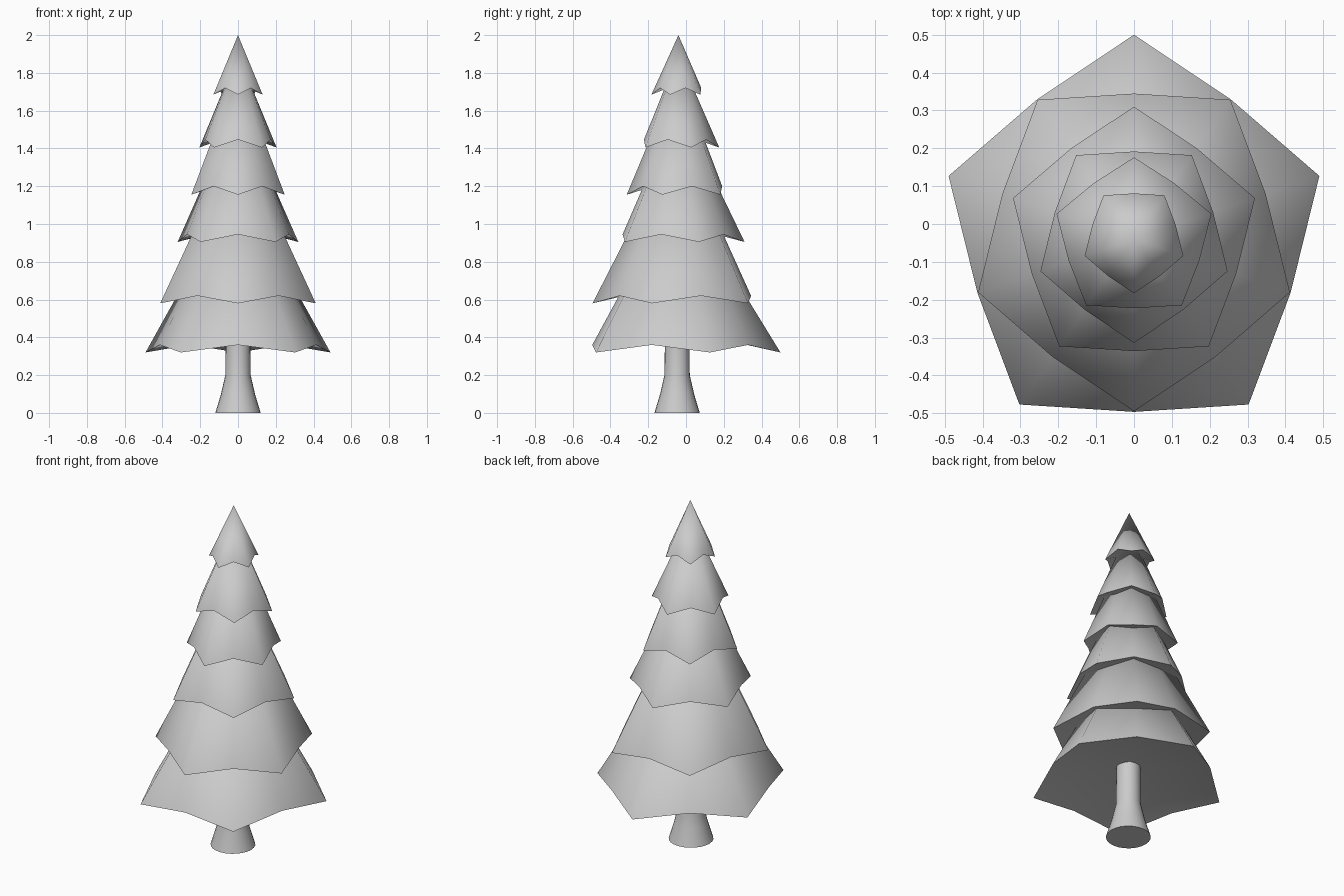
import bpy, bmesh, math

cube = bpy.data.objects.get("Cube")
if cube:
    bpy.data.objects.remove(cube, do_unlink=True)

AXIS_Y = -0.04

# One plain grey for the whole tree
grey = bpy.data.materials.new("plain_grey")
grey.use_nodes = True
color = (0.6, 0.6, 0.6, 1)
grey.diffuse_color = color
grey.node_tree.nodes["Principled BSDF"].inputs["Base Color"].default_value = color


def finish(bm, name, angle):
    """Turn the bmesh into a smooth-shaded object with sharp rims."""
    bmesh.ops.recalc_face_normals(bm, faces=bm.faces)
    mesh = bpy.data.meshes.new(name)
    bm.to_mesh(mesh)
    bm.free()
    mesh.materials.append(grey)
    obj = bpy.data.objects.new(name, mesh)
    bpy.context.collection.objects.link(obj)
    bpy.ops.object.select_all(action="DESELECT")
    obj.select_set(True)
    bpy.context.view_layer.objects.active = obj
    bpy.ops.object.shade_smooth_by_angle(angle=math.radians(angle))
    return obj


def branch_tier(name, rx, ry, tip_z, mid_z, apex_z, first_angle):
    """Five-pointed cone: low tips, higher points between, hollowed below."""
    bm = bmesh.new()
    rim = []
    for i in range(10):
        a = math.radians(first_angle + 36 * i)
        scale, z = (1, tip_z) if i % 2 == 0 else (0.845, mid_z)
        rim.append(bm.verts.new((rx * scale * math.cos(a),
                                 AXIS_Y + ry * scale * math.sin(a), z)))
    apex = bm.verts.new((0, AXIS_Y, apex_z))
    hollow = bm.verts.new((0, AXIS_Y, mid_z + 0.15 * ry))
    for a, b in zip(rim, rim[1:] + rim[:1]):
        bm.faces.new((a, b, apex))
        bm.faces.new((b, a, hollow))
    return finish(bm, name, 60)


# Branch tiers, bottom to top: x radius, y radius, tip z, between z, apex z
tiers = [
    (0.515, 0.54, 0.32, 0.36, 1.20),
    (0.433, 0.455, 0.58, 0.62, 1.47),
    (0.336, 0.35, 0.905, 0.945, 1.63),
    (0.26, 0.274, 1.155, 1.20, 1.81),
    (0.215, 0.216, 1.405, 1.447, 1.90),
    (0.137, 0.143, 1.685, 1.72, 2.00),
]
for n, tier in enumerate(tiers):
    branch_tier(f"branch_tier_{n + 1}", *tier, 90 if n % 2 == 0 else -90)

# Trunk, flared at the foot
profile = [(0.12, 0.0), (0.09, 0.1), (0.067, 0.2), (0.065, 0.36), (0.065, 0.5)]
SIDES = 24
bm = bmesh.new()
rings = []
for r, z in profile:
    rings.append([bm.verts.new((r * math.cos(math.tau * i / SIDES),
                                AXIS_Y - 0.007 + r * math.sin(math.tau * i / SIDES), z))
                  for i in range(SIDES)])
for low, high in zip(rings, rings[1:]):
    for i in range(SIDES):
        j = (i + 1) % SIDES
        bm.faces.new((low[i], low[j], high[j], high[i]))
bm.faces.new(rings[0])
bm.faces.new(rings[-1])
finish(bm, "trunk", 40)
